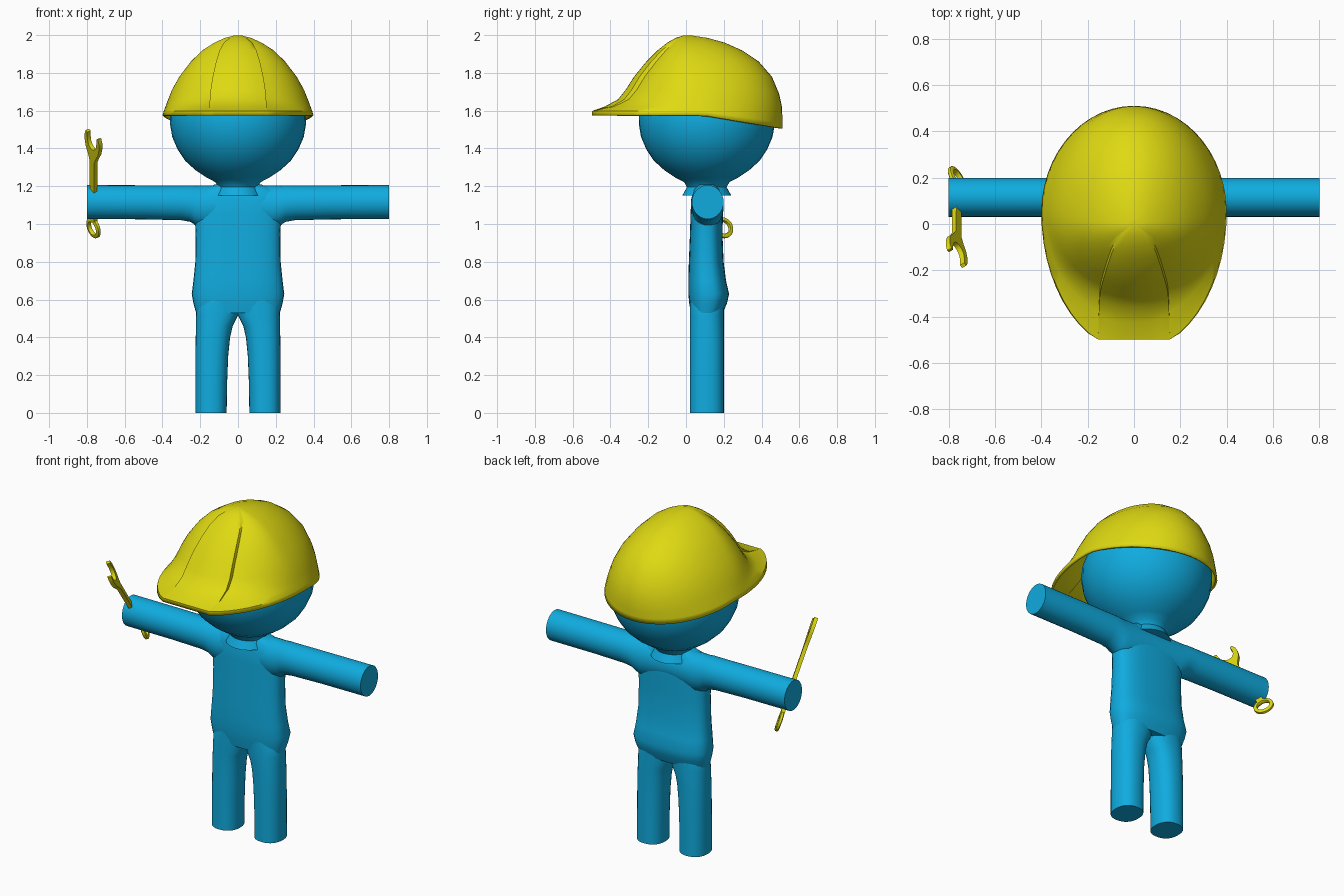
import bpy, bmesh, math
from mathutils import Vector

if "Cube" in bpy.data.objects:
    bpy.data.objects.remove(bpy.data.objects["Cube"])


def material(name, rgb):
    m = bpy.data.materials.new(name)
    m.diffuse_color = (*rgb, 1)
    m.use_nodes = True
    m.node_tree.nodes["Principled BSDF"].inputs["Base Color"].default_value = m.diffuse_color
    return m


BLUE = material("sky_blue", (0.005, 0.41, 0.74))
YELLOW = material("safety_yellow", (0.74, 0.70, 0.006))


def finish(name, bm, mat, angle=40):
    bmesh.ops.recalc_face_normals(bm, faces=bm.faces)
    me = bpy.data.meshes.new(name)
    bm.to_mesh(me)
    bm.free()
    me.materials.append(mat)
    ob = bpy.data.objects.new(name, me)
    bpy.context.collection.objects.link(ob)
    bpy.ops.object.select_all(action='DESELECT')
    ob.select_set(True)
    bpy.context.view_layer.objects.active = ob
    bpy.ops.object.shade_smooth_by_angle(angle=math.radians(angle))
    return ob


def skin(rows, caps=True):
    """Closed rings of points joined into a tube."""
    bm = bmesh.new()
    vs = [[bm.verts.new(p) for p in row] for row in rows]
    n = len(vs[0])
    for a, b in zip(vs, vs[1:]):
        for i in range(n):
            j = (i + 1) % n
            bm.faces.new((a[i], a[j], b[j], b[i]))
    if caps:
        bm.faces.new(vs[0])
        bm.faces.new(vs[-1])
    return bm


def oval(hu, hv, power=2.0, n=32):
    """Superellipse outline."""
    pts = []
    for i in range(n):
        a = 2 * math.pi * i / n
        c, s = math.cos(a), math.sin(a)
        pts.append((math.copysign(abs(c) ** (2 / power), c) * hu,
                    math.copysign(abs(s) ** (2 / power), s) * hv))
    return pts


# torso: height, half width, half depth, y centre
TORSO = [(.53, .222, .085, .11), (.58, .236, .10, .117), (.63, .245, .108, .12),
         (.70, .236, .10, .112), (.80, .226, .092, .107), (.95, .224, .086, .107),
         (1.05, .23, .086, .11), (1.13, .235, .083, .11), (1.18, .20, .07, .11),
         (1.21, .12, .05, .11)]
finish("torso", skin([[(u, yc + v, z) for u, v in oval(hx, hy, 2.7)]
                      for z, hx, hy, yc in TORSO]), BLUE)

# legs: height, inner x, outer x
LEG = [(0, .06, .225), (.15, .058, .225), (.3, .052, .225), (.4, .042, .224),
       (.46, .028, .222), (.515, 0, .222), (.56, -.01, .22), (.6, -.01, .2)]
# arms: x, z centre, half height
ARM = [(0, 1.10, .10), (.18, 1.09, .115), (.225, 1.098, .105), (.25, 1.108, .097),
       (.3, 1.112, .092), (.5, 1.115, .09), (.8, 1.116, .09)]
for side, s in (("left", 1), ("right", -1)):
    finish(side + "_leg", skin([[(s * ((a + b) / 2 + u), .11 + v, z)
                                 for u, v in oval((b - a) / 2, .09, 2.3)]
                                for z, a, b in LEG]), BLUE)
    finish(side + "_arm", skin([[(s * x, .115 + u, zc + v) for u, v in oval(.084, hz)]
                                for x, zc, hz in ARM]), BLUE)

# head with flared neck: radius, height
HEAD = [(.13, 1.15), (.105, 1.195), (.12, 1.222), (.165, 1.245), (.225, 1.285), (.28, 1.335),
        (.32, 1.395), (.348, 1.46), (.36, 1.53), (.358, 1.59), (.335, 1.66), (.28, 1.74),
        (.18, 1.81), (.05, 1.84)]
finish("head", skin([[(u, .11 + v, z) for u, v in oval(r, r, n=40)] for r, z in HEAD]), BLUE)

# helmet: height, half width, front y, back y, ridge half width, ridge step
HELMET = [(1.575, .40, -.55, .51, .155, 0), (1.598, .393, -.55, .51, .155, 0),
          (1.622, .384, -.43, .51, .152, .012), (1.66, .37, -.36, .508, .149, .025),
          (1.71, .35, -.32, .493, .145, .03), (1.78, .311, -.275, .455, .134, .03),
          (1.86, .25, -.21, .385, .116, .03), (1.92, .188, -.15, .295, .097, .025),
          (1.96, .125, -.10, .205, .075, .02), (1.985, .07, -.055, .115, .045, .01),
          (1.998, .02, -.015, .03, .013, .002)]
rows = []
for z, hx, yf, yb, w, step in HELMET:
    t = (z - 1.575) / .425
    yc = .05 * (1 - t)
    a0 = math.asin(w / hx)

    def ring_point(a, front):
        c = math.cos(a)
        y = yc - c * (yc - front) if c > 0 else yc - c * (yb - yc)
        y = max(y, -.498)
        sag = -.07 * max(0, (y - .1) / .41) * max(0, 1 - t * 2.2)   # rim drops at the nape
        return (hx * math.sin(a), y, z + sag)

    ridge = [ring_point(a0 * (i / 4 - 1), yf) for i in range(9)]
    shell = [ring_point(a0 + (2 * math.pi - 2 * a0) * i / 46, yf + step) for i in range(47)]
    rows.append(ridge + shell)
bm = skin(rows, caps=False)
bm.verts.ensure_lookup_table()
bm.faces.new(bm.verts[-len(rows[0]):])
bmesh.ops.remove_doubles(bm, verts=bm.verts, dist=.0003)
helmet = finish("helmet", bm, YELLOW, 38)
shell_mod = helmet.modifiers.new("shell", 'SOLIDIFY')
shell_mod.thickness = .012
shell_mod.offset = -1

# wrench frame: u runs along the handle, v across it, n through its thickness
ORIGIN = Vector((-.765, .197, .98))
U = Vector((0, -.57, .82)).normalized()
V = Vector((.57, -.65, -.49))
V = (V - U * V.dot(U)).normalized()
N = U.cross(V)


def place(s, t, h):
    return ORIGIN + U * s + V * t + N * h


# ring end
T = .011
ring = [[place(r * math.cos(a), r * math.sin(a), h)
         for r, h in ((.057, -T * .6), (.057, T * .6), (.05, T), (.038, T), (.034, 0), (.038, -T), (.05, -T))]
        for a in [2 * math.pi * i / 24 for i in range(25)]]
bm = skin(ring, caps=False)
bmesh.ops.remove_doubles(bm, verts=bm.verts, dist=.0003)
finish("wrench_ring", bm, YELLOW)

# handle and open jaw
HALF = [(.045, .02), (.12, .017), (.43, .021), (.465, .036), (.50, .056), (.54, .066), (.575, .066),
        (.603, .056), (.598, .042), (.565, .042), (.535, .036), (.515, .02)]
outline = HALF + [(.508, 0)] + [(s, -t) for s, t in reversed(HALF)]
finish("wrench_handle", skin([[place(s, t, h) for s, t in outline] for h in (-T, T)]), YELLOW)
